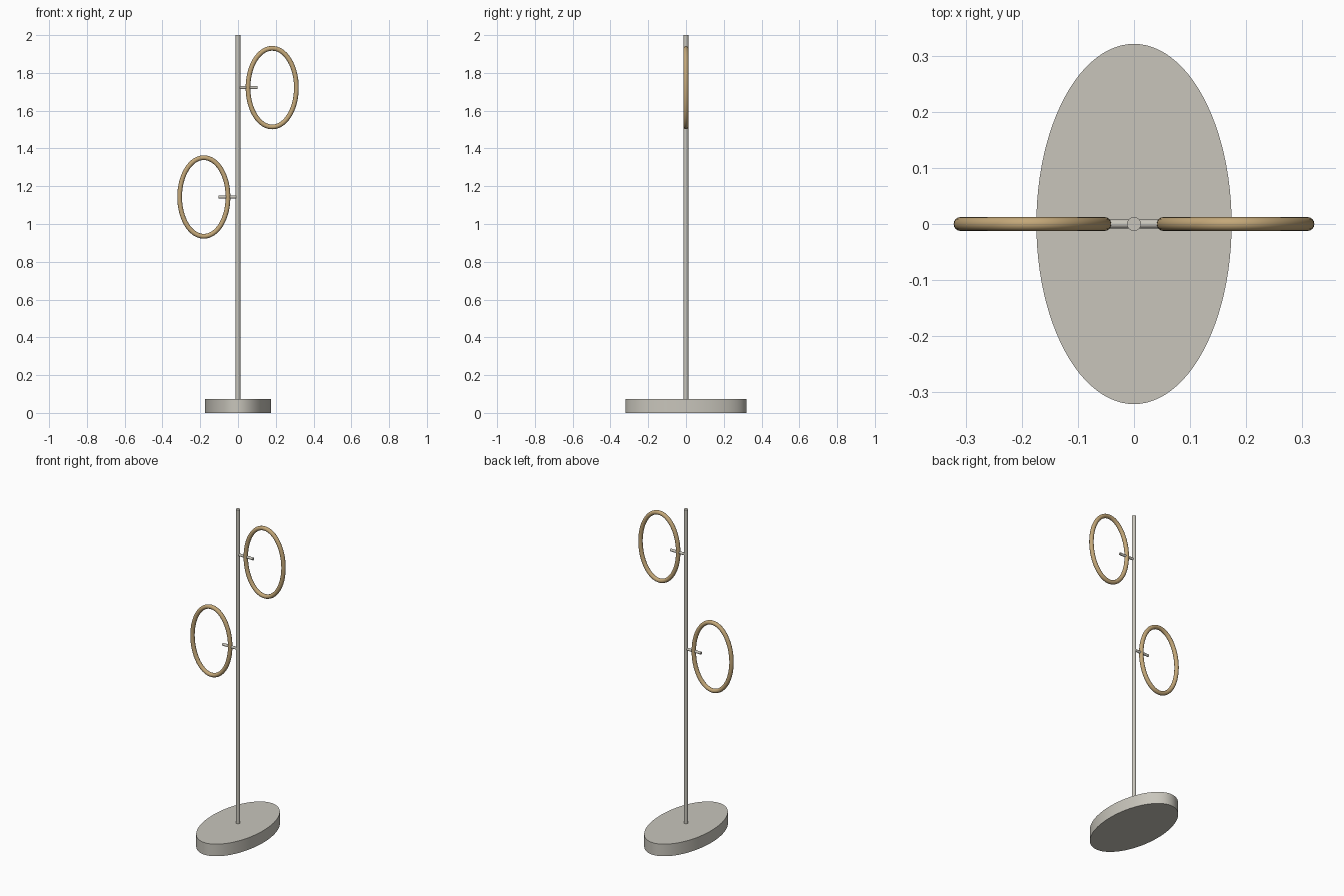
import bpy
import math

cube = bpy.data.objects.get("Cube")
if cube:
    bpy.data.objects.remove(cube, do_unlink=True)


def make_material(name, color):
    mat = bpy.data.materials.new(name)
    mat.use_nodes = True
    mat.diffuse_color = color
    mat.node_tree.nodes["Principled BSDF"].inputs["Base Color"].default_value = color
    return mat


stone = make_material("warm grey", (0.58, 0.56, 0.50, 1))
brass = make_material("brass", (0.55, 0.39, 0.19, 1))


def finish(obj, name, mat):
    obj.name = name
    obj.data.materials.clear()
    obj.data.materials.append(mat)
    bpy.ops.object.shade_smooth_by_angle(angle=math.radians(40))
    return obj


def cylinder(name, radius, depth, location, rotation=(0, 0, 0), scale=(1, 1, 1), sides=32):
    bpy.ops.mesh.primitive_cylinder_add(vertices=sides, radius=radius, depth=depth,
                                        location=location, rotation=rotation)
    obj = bpy.context.object
    obj.scale = scale
    bpy.ops.object.transform_apply(location=False, rotation=True, scale=True)
    return finish(obj, name, stone)


def oval_ring(name, x, z, half_width, half_height, tube, steps=96):
    # Closed oval path with a round section of even thickness
    curve = bpy.data.curves.new(name, "CURVE")
    curve.dimensions = "3D"
    curve.bevel_depth = tube
    curve.bevel_resolution = 6
    path = curve.splines.new("POLY")
    path.points.add(steps - 1)
    path.use_cyclic_u = True
    for i, point in enumerate(path.points):
        a = math.tau * i / steps
        point.co = (half_width * math.cos(a), 0, half_height * math.sin(a), 1)
    obj = bpy.data.objects.new(name, curve)
    obj.location = (x, 0, z)
    bpy.context.collection.objects.link(obj)
    bpy.ops.object.select_all(action="DESELECT")
    obj.select_set(True)
    bpy.context.view_layer.objects.active = obj
    bpy.ops.object.convert(target="MESH")
    return finish(bpy.context.object, name, brass)


# Oval foot and upright pole
cylinder("base", 1, 0.074, (0, 0, 0.037), scale=(0.174, 0.321, 1), sides=96)
cylinder("pole", 0.0125, 1.94, (0, 0, 1.03))

# One ring on a short peg at each side of the pole
for label, side, z in (("upper", 1, 1.722), ("lower", -1, 1.143)):
    cylinder(label + "_peg", 0.008, 0.104, (side * 0.052, 0, z),
             rotation=(0, math.pi / 2, 0), sides=24)
    oval_ring(label + "_ring", side * 0.181, z, 0.128, 0.208, 0.0125)
